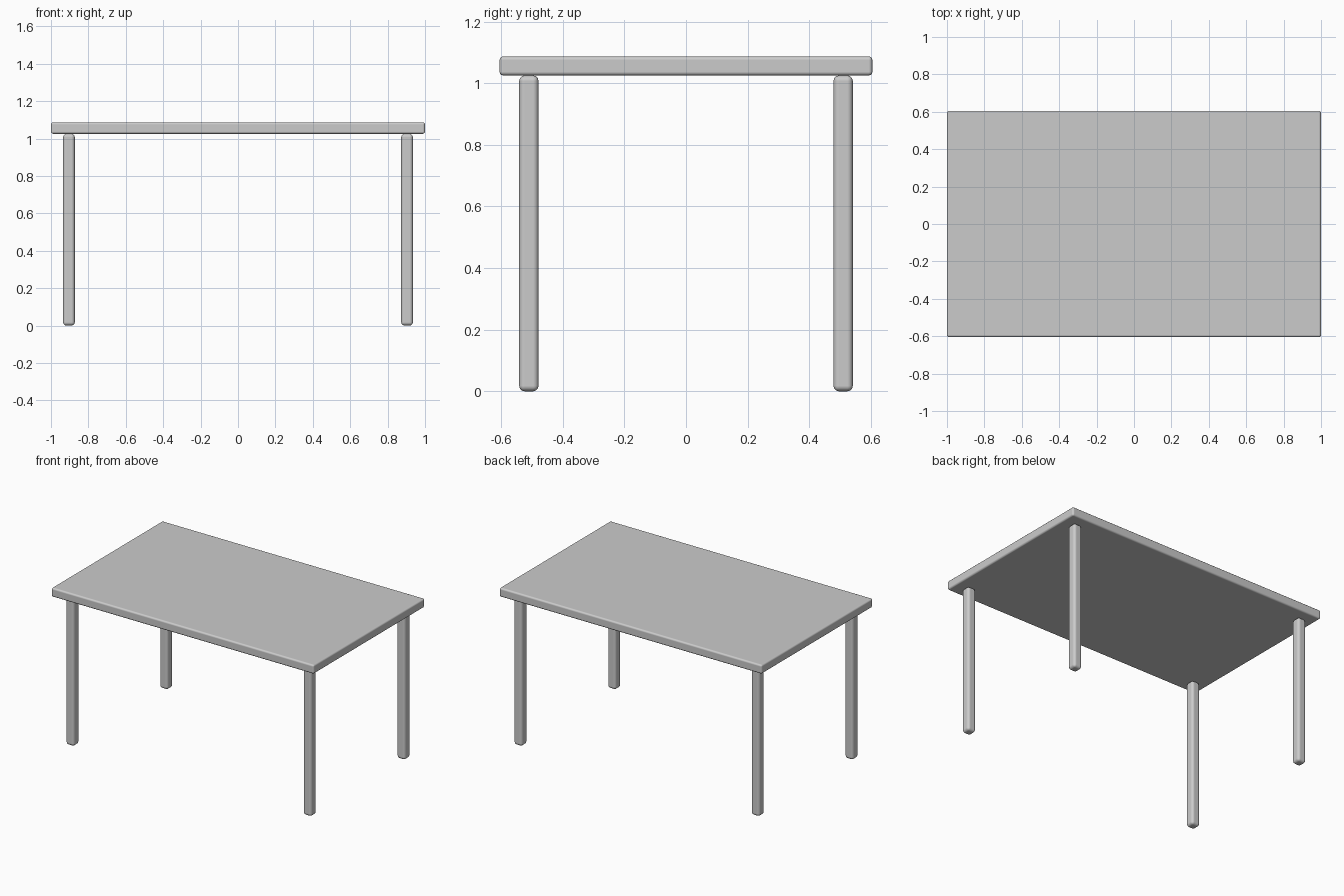
import bpy

if "Cube" in bpy.data.objects:
    bpy.data.objects.remove(bpy.data.objects["Cube"])

def rounded_box(name, size, center, radius):
    bpy.ops.mesh.primitive_cube_add(size=1, location=center)
    ob = bpy.context.object
    ob.name = name
    ob.scale = size
    bpy.ops.object.transform_apply(location=False, rotation=False, scale=True)
    bevel = ob.modifiers.new("rounded_edges", 'BEVEL')
    bevel.width = radius
    bevel.segments = 3
    bpy.ops.object.shade_smooth_by_angle()
    return ob

LEG_HEIGHT = 1.025
TOP_THICKNESS = 0.062

# Table top
rounded_box("table_top", (2.0, 1.21, TOP_THICKNESS),
            (0, 0, LEG_HEIGHT + TOP_THICKNESS / 2), 0.012)

# Four legs, set in from the corners
for x_name, sx in (("left", -1), ("right", 1)):
    for y_name, sy in (("front", -1), ("back", 1)):
        rounded_box(f"{y_name}_{x_name}_leg", (0.063, 0.063, LEG_HEIGHT),
                    (sx * 0.904, sy * 0.51, LEG_HEIGHT / 2), 0.018)

# Keep bevelled surfaces smooth
for ob in bpy.context.scene.objects:
    for poly in ob.data.polygons:
        poly.use_smooth = True
    ob.modifiers["rounded_edges"].harden_normals = True
